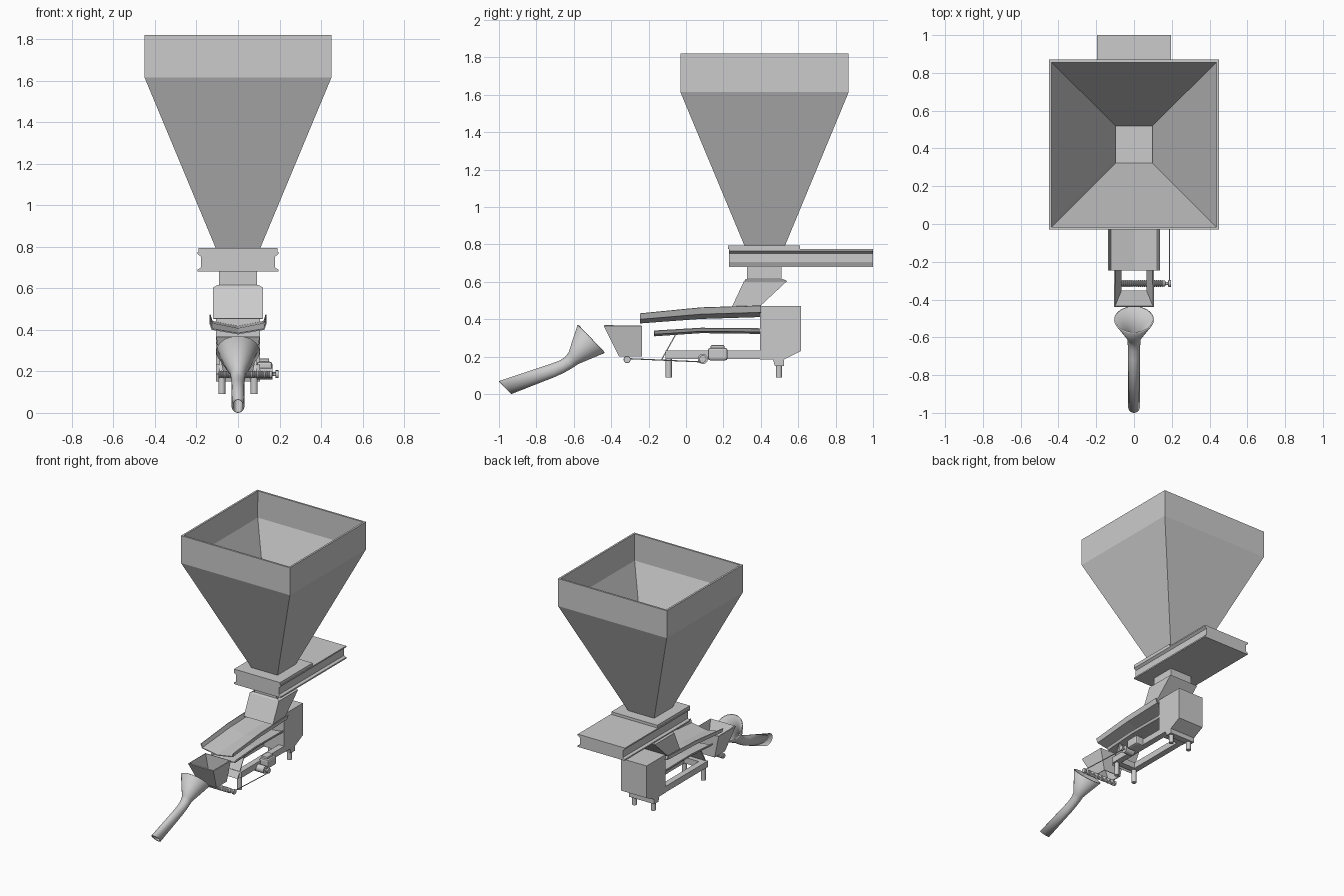
import bpy, bmesh, math
from mathutils import Vector

if "Cube" in bpy.data.objects:
    bpy.data.objects.remove(bpy.data.objects["Cube"])


def make(name, verts, faces, thick=0.0, smooth=False):
    me = bpy.data.meshes.new(name)
    me.from_pydata(verts, [], faces)
    bm = bmesh.new()
    bm.from_mesh(me)
    bmesh.ops.recalc_face_normals(bm, faces=bm.faces)
    bm.to_mesh(me)
    bm.free()
    ob = bpy.data.objects.new(name, me)
    bpy.context.collection.objects.link(ob)
    if thick:
        m = ob.modifiers.new("wall", 'SOLIDIFY')
        m.thickness, m.offset, m.use_even_offset = thick, -1, True
    if smooth:
        bpy.context.view_layer.objects.active = ob
        bpy.ops.object.select_all(action='DESELECT')
        ob.select_set(True)
        bpy.ops.object.shade_smooth_by_angle(angle=math.radians(35))
    return ob


def loft(name, rings, closed=True, caps=False, **kw):
    n = len(rings[0])
    verts = [p for r in rings for p in r]
    faces = []
    for k in range(len(rings) - 1):
        for i in range(n if closed else n - 1):
            j = (i + 1) % n
            faces.append((k*n + i, k*n + j, (k+1)*n + j, (k+1)*n + i))
    if caps:
        faces += [tuple(range(n)), tuple(range((len(rings)-1)*n, len(rings)*n))]
    return make(name, verts, faces, **kw)


def rect(x, y0, y1, z):
    return [(-x, y0, z), (x, y0, z), (x, y1, z), (-x, y1, z)]


def box(name, x0, x1, y0, y1, z0, z1, bevel=0):
    ring = lambda z: [(x0, y0, z), (x1, y0, z), (x1, y1, z), (x0, y1, z)]
    ob = loft(name, [ring(z0), ring(z1)], caps=True)
    if bevel:
        m = ob.modifiers.new("round", 'BEVEL')
        m.width, m.segments = bevel, 2
    return ob


def rod(name, a, b, radii, n=20):
    a, b = Vector(a), Vector(b)
    q = (b - a).to_track_quat('Z', 'Y')
    rings = []
    for t, r in radii:
        c = a.lerp(b, t)
        rings.append([c + q @ Vector((r*math.cos(2*math.pi*i/n), r*math.sin(2*math.pi*i/n), 0))
                      for i in range(n)])
    return loft(name, rings, caps=True, smooth=True)


# Main hopper: straight rim over a tapered pyramid
loft("hopper", [rect(.45, -.03, .87, 1.82), rect(.45, -.03, .87, 1.615),
                rect(.108, .312, .53, .795)], thick=.014)

# Slide gate with flanged sides, top flange and neck below
half = [(.195, .775), (.195, .765), (.178, .752), (.178, .70), (.195, .69), (.195, .68)]
prof = half + [(-x, z) for x, z in reversed(half)]
loft("slide_gate", [[(x, y, z) for x, z in prof] for y in (.23, 1.0)], caps=True)
box("gate_flange", -.19, .19, .225, .61, .775, .795)
loft("neck", [rect(.092, .325, .51, .69), rect(.092, .325, .51, .60)], thick=.006)

# Skewed chute dropping onto the upper tray
loft("chute", [rect(.10, .32, .52, .615), rect(.12, .31, .54, .604),
               rect(.12, .24, .38, .455)], thick=.006)


# Shallow V trays, slightly arched along their length
def tray(name, sections, w):
    rings = []
    for y, zb, zt in sections:
        zm = zb + (zt - zb) * .42
        rings.append([(-w, y, zt), (-w*.92, y, zm), (0, y, zb), (w*.92, y, zm), (w, y, zt)])
    loft(name, rings, closed=False, thick=.006)


tray("upper_tray", [(-.245, .378, .43), (.08, .402, .462), (.40, .412, .472)], .138)
tray("lower_tray", [(-.17, .315, .34), (.08, .332, .355), (.40, .328, .352)], .10)

# Rear drive housing with sloped underside
side = [(.395, .47), (.615, .47), (.615, .23), (.525, .185), (.525, .15),
        (.475, .15), (.465, .185), (.395, .185)]
loft("drive_housing", [[(x, y, z) for y, z in side] for x in (-.105, .105)], caps=True)

# Base frame: rails, cross members and legs
for s, tag in ((-1, "left"), (1, "right")):
    a, b = sorted((s*.06, s*.105))
    box("rail_" + tag, a, b, -.11, .40, .187, .232)
    for y, top, where in ((-.093, .19, "front"), (.497, .155, "rear")):
        rod(f"{where}_leg_{tag}", (s*.078, y, .09), (s*.078, y, top), [(0, .017), (1, .017)])
box("front_crossbar", -.06, .06, -.11, -.065, .187, .232)
loft("guide_plate", [[(-.09, -.128, .182), (.09, -.128, .182)],
                     [(-.09, -.05, .322), (.09, -.05, .322)]], closed=False, thick=.006)

# Collector bin in front of the trays
loft("collector_bin", [rect(.105, -.44, -.235, .365), rect(.072, -.357, -.235, .20)], thick=.006)

# Ribbed roller under the collector
ribs = [(i / 48, .019 if i % 2 else .015) for i in range(49)]
rod("roller", (-.095, -.315, .185), (.155, -.315, .185), ribs, 16)
rod("roller_shaft", (.15, -.315, .185), (.185, -.315, .185),
    [(0, .017), (.4, .017), (.5, .008), (1, .008)], 16)

# Drive motor, pulleys and belt
box("motor_body", .09, .165, .118, .222, .18, .247, bevel=.012)
box("motor_terminal_box", .10, .15, .132, .205, .24, .262, bevel=.005)
rod("motor_gearbox", (.09, .09, .188), (.165, .09, .188), [(0, .027), (1, .027)])
for nm, y, z, r in (("motor_pulley", .09, .188, .019), ("roller_pulley", -.315, .185, .018)):
    rod(nm, (.165, y, z), (.195, y, z), [(0, .008), (.5, .008), (.55, r), (1, r)], 16)
rod("drive_belt", (.188, -.315, .190), (.188, .09, .172), [(0, .003), (1, .003)], 8)

# Discharge funnel and bent pipe: each ring given by upper point, lower point, half width
rings = []
for y0, z0, y1, z1, r in ((-.58, .37, -.435, .22, .105), (-.628, .222, -.578, .16, .037),
                          (-.648, .197, -.602, .143, .034), (-.675, .18, -.645, .118, .032),
                          (-.722, .162, -.695, .094, .031), (-1.0, .07, -.935, .0, .031)):
    c, h = Vector((0, (y0+y1)/2, (z0+z1)/2)), Vector((0, (y0-y1)/2, (z0-z1)/2))
    rings.append([c + h*math.cos(t) + Vector((r*math.sin(t), 0, 0))
                  for t in (2*math.pi*i/32 for i in range(32))])
loft("discharge_funnel", rings, thick=.008, smooth=True)
